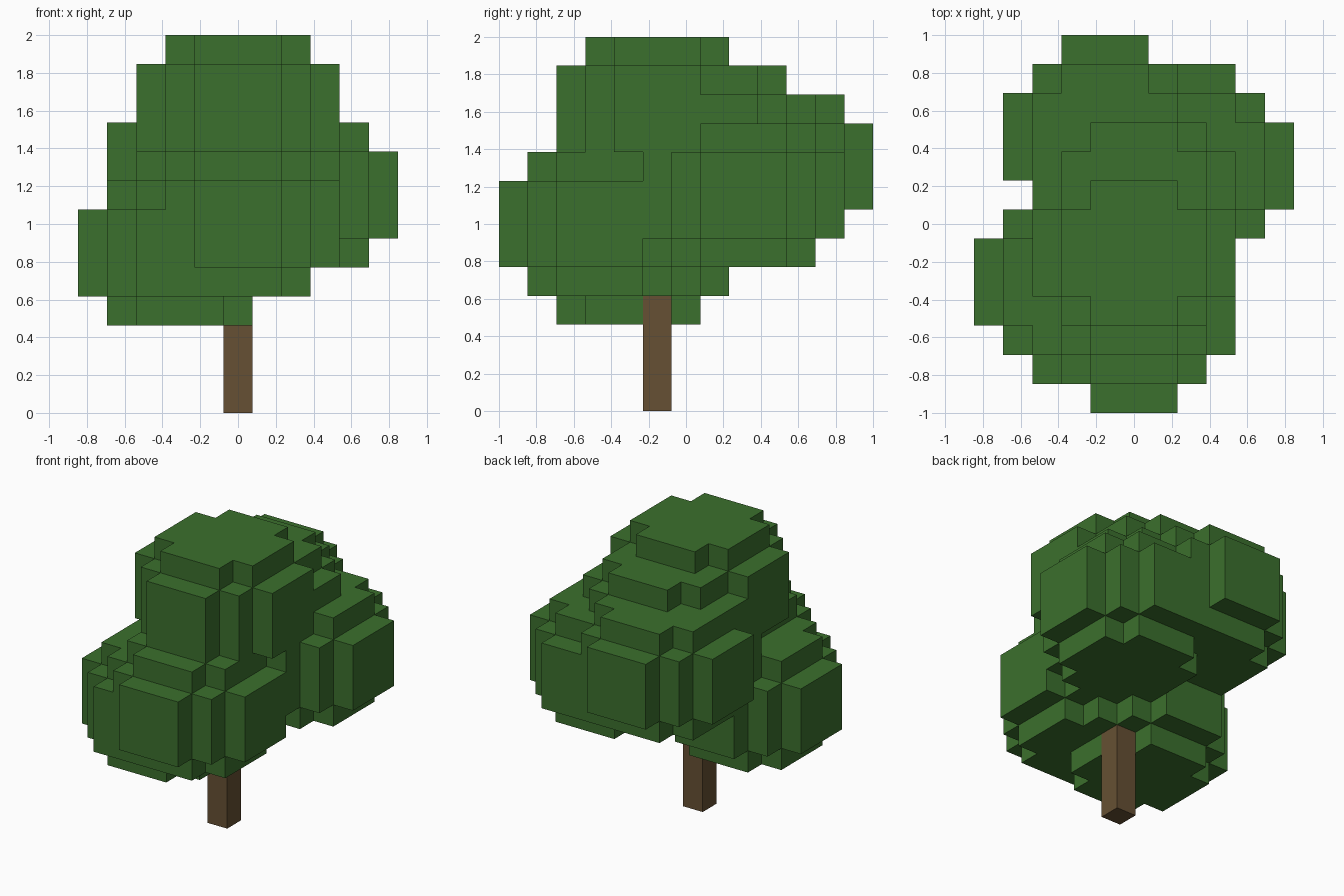
import bpy
import bmesh
from mathutils import Vector

CELL = 2 / 13
ORIGIN = Vector((-5.5 * CELL, -1.0, 0.0))

cube = bpy.data.objects.get("Cube")
if cube:
    bpy.data.objects.remove(cube, do_unlink=True)


def make_material(name, rgb):
    mat = bpy.data.materials.new(name)
    mat.use_nodes = True
    mat.diffuse_color = (*rgb, 1)
    bsdf = mat.node_tree.nodes["Principled BSDF"]
    bsdf.inputs["Base Color"].default_value = (*rgb, 1)
    bsdf.inputs["Roughness"].default_value = 0.9
    return mat


def disc(ci, cj, k, radius):
    """Grid cells of one rounded leaf layer."""
    reach = range(-radius, radius + 1)
    return {(ci + a, cj + b, k) for a in reach for b in reach
            if (abs(a) + 0.5) ** 2 + (abs(b) + 0.5) ** 2 <= (radius + 1) ** 2}


def leaf_cluster(ci, cj, base):
    """Five layers: narrow at bottom and top, wide between."""
    cells = set()
    for layer, radius in enumerate((2, 3, 3, 3, 2)):
        cells |= disc(ci, cj, base + layer, radius)
    return cells


def build_blocks(name, cells, neighbours, mat):
    """Skin a set of grid cells, leaving out faces hidden by neighbours."""
    bm = bmesh.new()
    corners = {}

    def vert(p):
        if p not in corners:
            corners[p] = bm.verts.new(ORIGIN + Vector(p) * CELL)
        return corners[p]

    for cell in sorted(cells):
        for axis in range(3):
            u, v = (axis + 1) % 3, (axis + 2) % 3
            for side in (0, 1):
                beside = list(cell)
                beside[axis] += 2 * side - 1
                if tuple(beside) in cells or tuple(beside) in neighbours:
                    continue
                loop = []
                for du, dv in ((0, 0), (1, 0), (1, 1), (0, 1)):
                    p = list(cell)
                    p[axis] += side
                    p[u] += du
                    p[v] += dv
                    loop.append(vert(tuple(p)))
                bm.faces.new(loop if side else loop[::-1])

    # Merge coplanar squares into large flat faces
    bmesh.ops.dissolve_limit(bm, angle_limit=0.01, verts=bm.verts[:],
                             edges=bm.edges[:])
    mesh = bpy.data.meshes.new(name)
    bm.to_mesh(mesh)
    bm.free()
    mesh.materials.append(mat)
    obj = bpy.data.objects.new(name, mesh)
    bpy.context.collection.objects.link(obj)
    return obj


leaf_green = make_material("leaf_green", (0.0437, 0.162, 0.0262))
bark_brown = make_material("bark_brown", (0.133, 0.0802, 0.0331))

# Trunk
trunk = {(5, 5, k) for k in range(4)}
build_blocks("trunk", trunk, set(), bark_brown)

# Foliage: front left, front, back right, back, upper back and crown clusters
foliage = set()
for centre in ((3, 4, 3), (5, 3, 4), (7, 8, 5), (4, 9, 6), (5, 7, 7), (5, 5, 8)):
    foliage |= leaf_cluster(*centre)
build_blocks("foliage", foliage - trunk, trunk, leaf_green)
